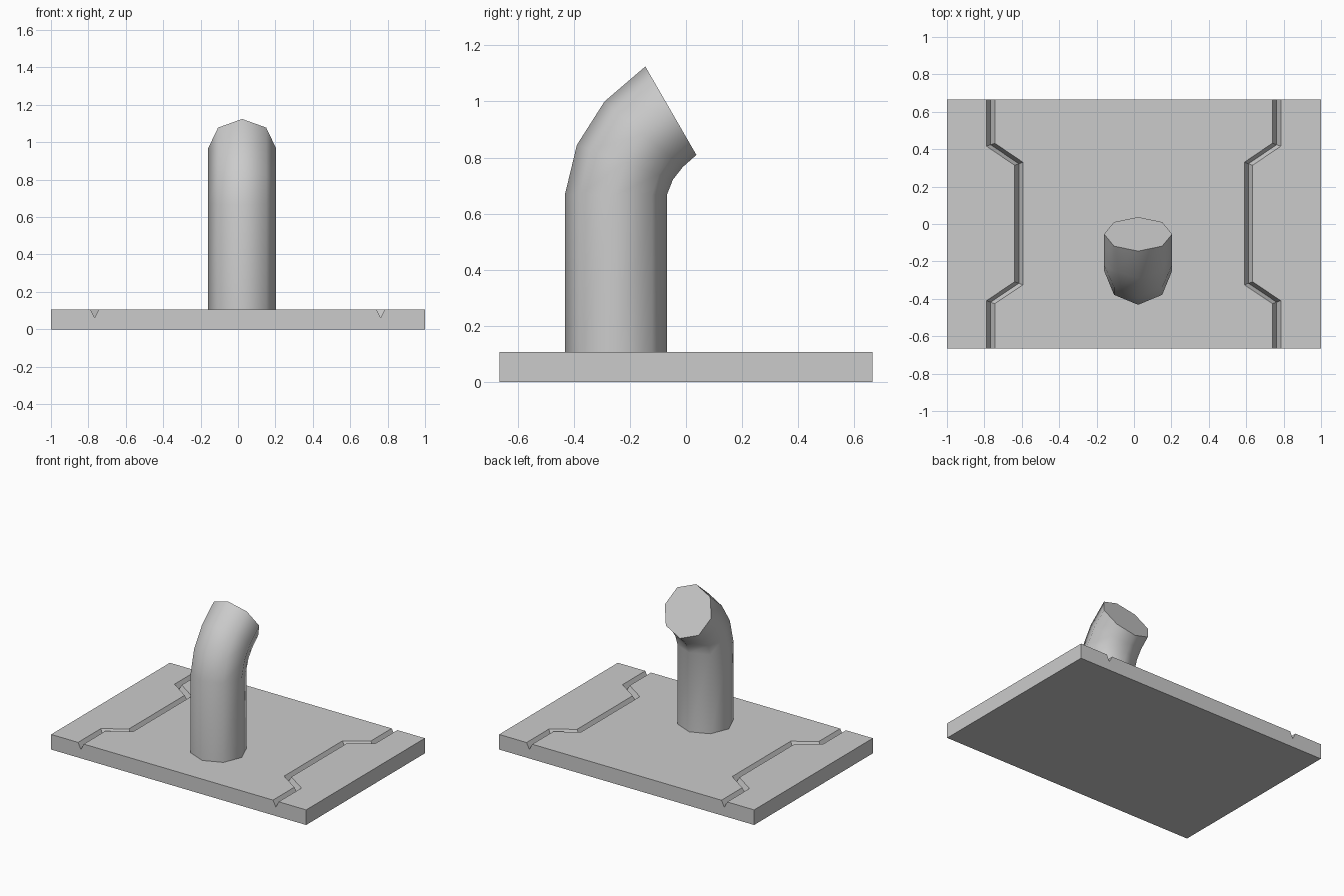
import bpy, bmesh, math
from mathutils import Vector

if "Cube" in bpy.data.objects:
    bpy.data.objects.remove(bpy.data.objects["Cube"])


def make_object(name, bm):
    bmesh.ops.recalc_face_normals(bm, faces=bm.faces[:])
    mesh = bpy.data.meshes.new(name)
    bm.to_mesh(mesh)
    bm.free()
    obj = bpy.data.objects.new(name, mesh)
    bpy.context.collection.objects.link(obj)
    return obj


def loft(bm, rings):
    """Join equal closed rings of points and cap both ends."""
    rows = [[bm.verts.new(p) for p in ring] for ring in rings]
    n = len(rows[0])
    for a, b in zip(rows, rows[1:]):
        for i in range(n):
            j = (i + 1) % n
            bm.faces.new((a[i], a[j], b[j], b[i]))
    bm.faces.new(rows[0][::-1])
    bm.faces.new(rows[-1])


# Base plate with two mirrored, cranked V-grooves running front to back
HX, HY, TOP, TIP = 1.0, 0.665, 0.107, 0.063
HALF_W, MITRE, SHIFT = 0.0225, 0.008, -0.002
OUTER, INNER = 0.7645, 0.614

# (y, groove distance from the middle, mitre slant)
stations = [(-HY, OUTER, 0), (-0.418, OUTER, -MITRE), (-0.317, INNER, -MITRE),
            (0.322, INNER, MITRE), (0.424, OUTER, MITRE), (HY, OUTER, 0)]


def plate_section(y, gx, slant):
    def groove(side):
        pts = [(side * (gx + k * HALF_W) + SHIFT, y - k * slant, TIP if k == 0 else TOP)
               for k in (1, 0, -1)]
        return pts if side > 0 else pts[::-1]
    return ([(-HX, y, 0), (HX, y, 0), (HX, y, TOP)] + groove(1) + groove(-1)
            + [(-HX, y, TOP)])


bm = bmesh.new()
loft(bm, [plate_section(*s) for s in stations])
make_object("base_plate", bm)

# Eight-sided pipe, bent 60 degrees towards the back
PIPE_X, RADIUS, SIDES = 0.022, 0.182, 8
path = [(-0.25, 0.1, 0), (-0.25, 0.667, 0), (-0.218, 0.783, 20),
        (-0.151, 0.883, 40), (-0.054, 0.967, 60)]


def pipe_ring(y, z, tilt):
    t = math.radians(tilt)
    across = Vector((0, math.cos(t), -math.sin(t)))
    centre = Vector((PIPE_X, y, z))
    return [centre + RADIUS * (math.cos(a) * Vector((1, 0, 0)) + math.sin(a) * across)
            for a in (math.tau * i / SIDES for i in range(SIDES))]


bm = bmesh.new()
loft(bm, [pipe_ring(*p) for p in path])
pipe = make_object("bent_pipe", bm)

bpy.context.view_layer.objects.active = pipe
pipe.select_set(True)
bpy.ops.object.shade_smooth_by_angle(angle=math.radians(50))
